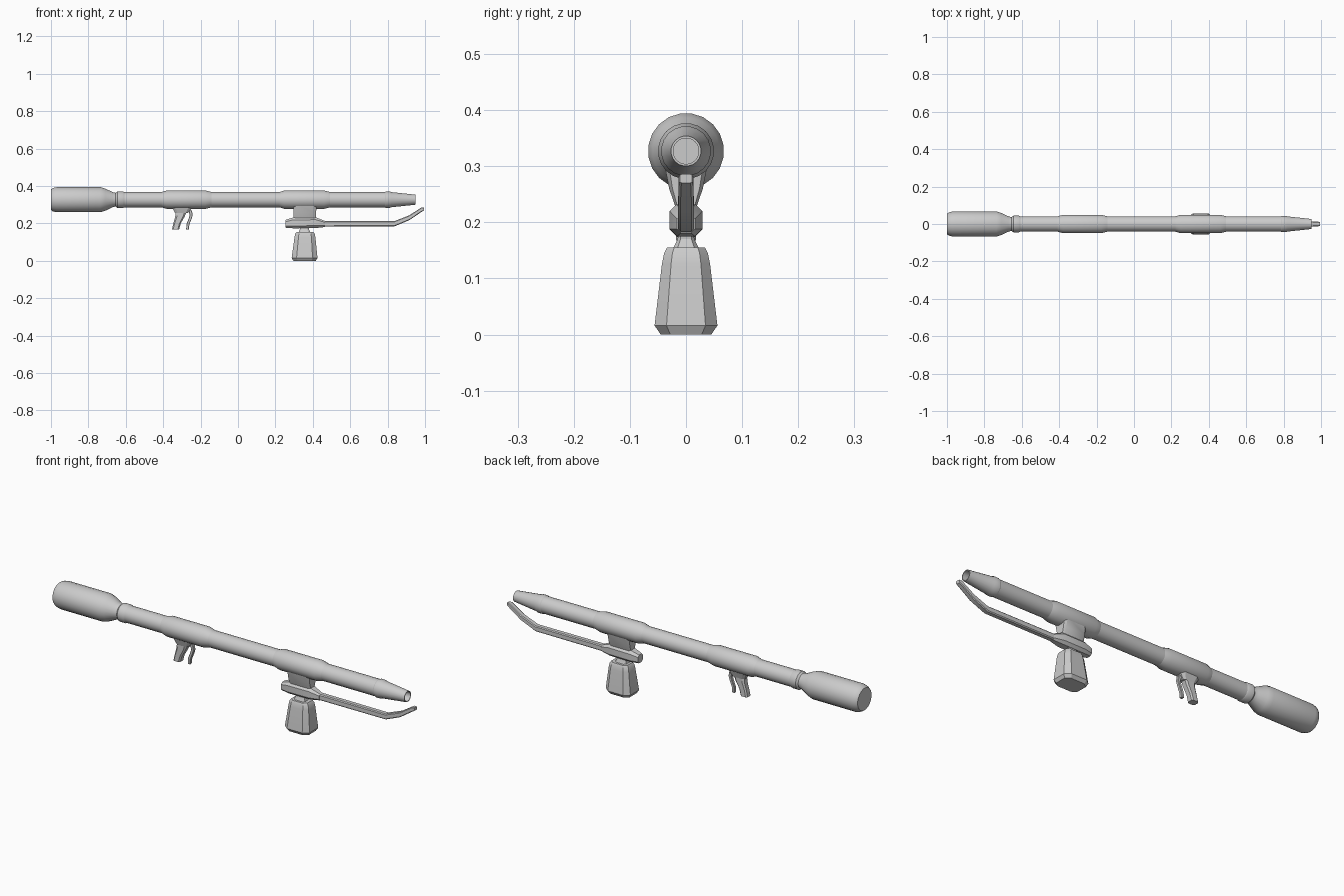
import bpy, bmesh, math
from mathutils import Vector

if "Cube" in bpy.data.objects:
    bpy.data.objects.remove(bpy.data.objects["Cube"], do_unlink=True)

GREY = (0.6, 0.6, 0.6, 1)
mat = bpy.data.materials.new("plain grey")
mat.use_nodes = True
mat.diffuse_color = GREY
mat.node_tree.nodes["Principled BSDF"].inputs["Base Color"].default_value = GREY

AXIS_Z = 0.327


def loft(name, rings, angle):
    """Skin a list of equal-sized point rings and cap both ends."""
    bm = bmesh.new()
    loops = [[bm.verts.new(p) for p in ring] for ring in rings]
    for a, b in zip(loops, loops[1:]):
        for i in range(len(a)):
            j = (i + 1) % len(a)
            bm.faces.new((a[i], a[j], b[j], b[i]))
    bm.faces.new(loops[0])
    bm.faces.new(loops[-1])
    bmesh.ops.recalc_face_normals(bm, faces=bm.faces)
    mesh = bpy.data.meshes.new(name)
    bm.to_mesh(mesh)
    bm.free()
    mesh.materials.append(mat)
    obj = bpy.data.objects.new(name, mesh)
    bpy.context.collection.objects.link(obj)
    bpy.ops.object.select_all(action='DESELECT')
    obj.select_set(True)
    bpy.context.view_layer.objects.active = obj
    bpy.ops.object.shade_smooth_by_angle(angle=math.radians(angle))
    return obj


def lathe(name, profile, sides=20):
    """Turn (x, radius) pairs around the barrel axis."""
    turns = [2 * math.pi * (i + 0.5) / sides for i in range(sides)]
    return loft(name, [[Vector((x, r * math.cos(t), AXIS_Z + r * math.sin(t)))
                        for t in turns] for x, r in profile], 30)


def octagon(hu, hv, cut):
    """Rectangle with its corners cut off by a fraction of each half size."""
    u, v = hu * (1 - cut), hv * (1 - cut)
    return [(hu, -v), (hu, v), (u, hv), (-u, hv),
            (-hu, v), (-hu, -v), (-u, -hv), (u, -hv)]


def upright(name, sections, cut, angle=25):
    """Sections going down: (z, x centre, half x, half y)."""
    return loft(name, [[Vector((x + u, v, z)) for u, v in octagon(hx, hy, cut)]
                       for z, x, hx, hy in sections], angle)


def lengthwise(name, sections, cut, angle=25):
    """Sections going along x: (x, z centre, half z, half y)."""
    return loft(name, [[Vector((x, v, z + u)) for u, v in octagon(hz, hy, cut)]
                       for x, z, hz, hy in sections], angle)


# Rear chamber and its collar
lathe("rear_chamber", [(-1, 0.056), (-0.99, 0.063), (-0.97, 0.0677), (-0.735, 0.0677),
                       (-0.71, 0.06), (-0.67, 0.041), (-0.65, 0.036), (-0.62, 0.036)])
lathe("rear_collar", [(-0.655, 0.036), (-0.645, 0.045), (-0.615, 0.045), (-0.605, 0.04)])

# Barrel, with a tapered hollow muzzle
lathe("barrel", [(-0.64, 0.0415), (0.785, 0.0415), (0.79, 0.0445), (0.81, 0.0445),
                 (0.82, 0.041), (0.95, 0.027), (0.95, 0.023), (0.85, 0.023)])

# Two thicker sleeves around the barrel
for name, start, end in (("rear_sleeve", -0.41, -0.14), ("front_sleeve", 0.22, 0.495)):
    lathe(name, [(start, 0.041), (start + 0.03, 0.05), (end - 0.035, 0.05), (end, 0.041)])

# Trigger group under the rear sleeve
upright("trigger_mount", [(0.3, -0.3, 0.057, 0.032), (0.275, -0.3, 0.047, 0.024),
                          (0.255, -0.302, 0.034, 0.018)], 0.35)
upright("trigger_grip", [(0.27, -0.302, 0.031, 0.018), (0.235, -0.311, 0.025, 0.018),
                         (0.2, -0.326, 0.02, 0.017), (0.168, -0.334, 0.019, 0.018)], 0.35)
upright("trigger", [(0.285, -0.272, 0.012, 0.008), (0.265, -0.255, 0.009, 0.008),
                    (0.245, -0.25, 0.008, 0.008), (0.225, -0.256, 0.008, 0.008),
                    (0.195, -0.268, 0.008, 0.008), (0.168, -0.27, 0.007, 0.008)], 0.3)

# Bracket under the front sleeve
upright("bracket_saddle", [(0.305, 0.358, 0.062, 0.039), (0.26, 0.358, 0.06, 0.03),
                           (0.225, 0.358, 0.06, 0.018)], 0.2)
lengthwise("bracket_plate", [(0.255, 0.198, 0.021, 0.02), (0.295, 0.203, 0.029, 0.029),
                             (0.415, 0.204, 0.029, 0.029), (0.465, 0.197, 0.016, 0.016)], 0.45)

# Long guard bar that bends up below the muzzle
lengthwise("guard_bar", [(0.43, 0.198, 0.015, 0.014), (0.835, 0.198, 0.014, 0.014),
                         (0.915, 0.23, 0.013, 0.014), (0.98, 0.273, 0.012, 0.013),
                         (0.995, 0.278, 0.008, 0.011)], 0.3)

# Flared foregrip on a short neck
upright("foregrip_neck", [(0.185, 0.355, 0.025, 0.013), (0.17, 0.355, 0.024, 0.015),
                          (0.15, 0.355, 0.032, 0.025)], 0.35)
upright("foregrip", [(0.155, 0.358, 0.045, 0.034), (0.145, 0.358, 0.052, 0.039),
                     (0.125, 0.358, 0.056, 0.043), (0.016, 0.356, 0.069, 0.056),
                     (0, 0.356, 0.06, 0.045)], 0.38)
